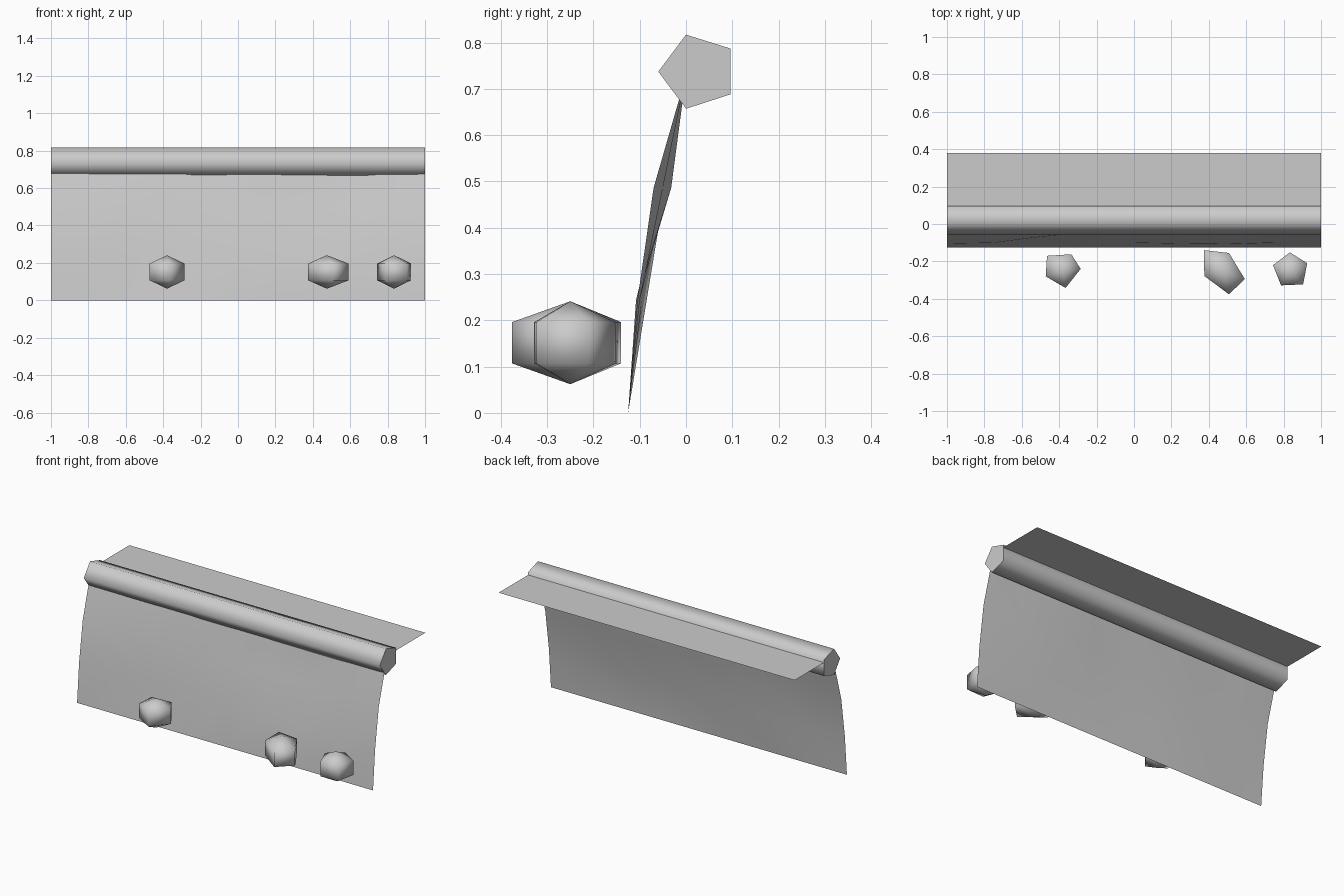
import bpy, bmesh, math

if "Cube" in bpy.data.objects:
    bpy.data.objects.remove(bpy.data.objects["Cube"])

def make(name, verts, faces, sharp_deg):
    """Mesh object, smooth except across edges sharper than sharp_deg."""
    me = bpy.data.meshes.new(name)
    bm = bmesh.new()
    vs = [bm.verts.new(v) for v in verts]
    for f in faces:
        bm.faces.new([vs[i] for i in f])
    if all(len(e.link_faces) == 2 for e in bm.edges):
        bmesh.ops.recalc_face_normals(bm, faces=bm.faces[:])
    for f in bm.faces:
        f.smooth = True
    for e in bm.edges:
        e.smooth = e.calc_face_angle(0) < math.radians(sharp_deg)
    bm.to_mesh(me)
    bm.free()
    ob = bpy.data.objects.new(name, me)
    bpy.context.collection.objects.link(ob)
    return ob

# Five-sided rail along the top of the wall (smooth sides, flat caps)
prof = [(-0.06, 0.737), (0.0, 0.817), (0.096, 0.787), (0.096, 0.688), (0.0, 0.657)]
verts = [(x, y, z) for x in (-1, 1) for y, z in prof]
faces = [(i, (i + 1) % 5, (i + 1) % 5 + 5, i + 5) for i in range(5)]
faces += [(4, 3, 2, 1, 0), (5, 6, 7, 8, 9)]
make("top_rail", verts, faces, 80)

# Flat ledge behind the rail
make("back_ledge", [(-1, 0.08, 0.77), (1, 0.08, 0.77), (1, 0.38, 0.77), (-1, 0.38, 0.77)],
     [(0, 1, 2, 3)], 30)

# Leaning, uneven wall: 8 columns by 3 rows
rows = [
    [-0.125] * 9,
    [-0.105, -0.10, -0.085, -0.095, -0.10, -0.105, -0.108, -0.10, -0.105],
    [-0.07, -0.06, -0.068, -0.045, -0.055, -0.04, -0.032, -0.05, -0.07],
    [0.0] * 9,
]
verts = [(-1 + i * 0.25, y, r * 0.243) for r, row in enumerate(rows) for i, y in enumerate(row)]
faces = [(r * 9 + i, r * 9 + i + 1, (r + 1) * 9 + i + 1, (r + 1) * 9 + i)
         for r in range(3) for i in range(8)]
make("leaning_wall", verts, faces, 6)

# Low-poly boulders: two stacked pentagon rings and two poles
def boulder(name, cx, ring):
    v = [(x, y, z) for z in (0.107, 0.196) for x, y in ring]
    v += [(cx, -0.25, 0.062), (cx, -0.25, 0.241)]
    f = []
    for i in range(5):
        j = (i + 1) % 5
        f += [(i, j, j + 5, i + 5), (j, i, 10), (i + 5, j + 5, 11)]
    make(name, v, f, 180)

boulder("boulder_left", -0.38, [(-0.465, -0.17), (-0.335, -0.162), (-0.285, -0.24),
                                (-0.366, -0.342), (-0.472, -0.28)])
boulder("boulder_middle", 0.475, [(0.374, -0.14), (0.508, -0.155), (0.592, -0.294),
                                  (0.508, -0.376), (0.376, -0.278)])
boulder("boulder_right", 0.835, [(0.834, -0.152), (0.926, -0.21), (0.904, -0.323),
                                 (0.786, -0.328), (0.743, -0.22)])
